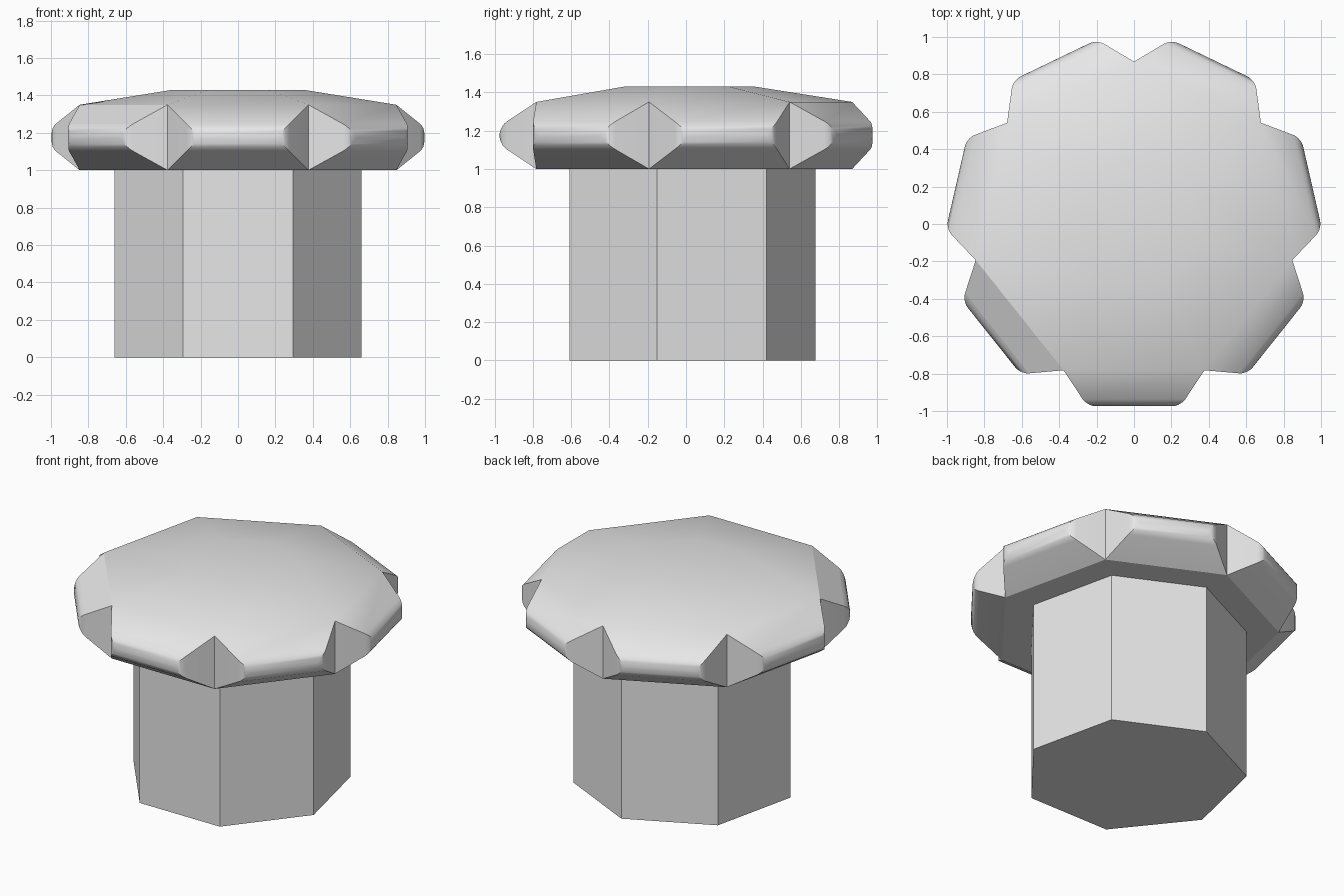
import bpy, bmesh, math

SIDES = 7

cube = bpy.data.objects.get("Cube")
if cube:
    bpy.data.objects.remove(cube, do_unlink=True)

# Single plain grey
grey = bpy.data.materials.new("light_grey")
grey.use_nodes = True
grey.diffuse_color = (0.8, 0.8, 0.8, 1)
grey.node_tree.nodes["Principled BSDF"].inputs["Base Color"].default_value = grey.diffuse_color


def stack(bm, rings):
    """Closed seven-sided solid through (radius, height) rings; returns side faces per band."""
    loops = []
    for r, z in rings:
        angles = [math.pi / 2 + math.tau * i / SIDES for i in range(SIDES)]
        loops.append([bm.verts.new((r * math.cos(a), r * math.sin(a), z)) for a in angles])
    bm.faces.new(loops[0][::-1])
    bm.faces.new(loops[-1])
    bands = []
    for lo, hi in zip(loops, loops[1:]):
        bands.append([bm.faces.new((lo[i], lo[(i + 1) % SIDES], hi[(i + 1) % SIDES], hi[i]))
                      for i in range(SIDES)])
    bm.normal_update()
    return bands


def finish(bm, name):
    mesh = bpy.data.meshes.new(name)
    bm.to_mesh(mesh)
    bm.free()
    mesh.materials.append(grey)
    obj = bpy.data.objects.new(name, mesh)
    bpy.context.collection.objects.link(obj)
    bpy.ops.object.select_all(action="DESELECT")
    obj.select_set(True)
    bpy.context.view_layer.objects.active = obj
    bpy.ops.object.shade_smooth_by_angle(angle=math.radians(30))
    return obj


# Stem
bm = bmesh.new()
stack(bm, [(0.676, 0), (0.676, 1)])
finish(bm, "stem")

# Cap: shallow crown over a wall whose faces grow into rounded lobes
bm = bmesh.new()
walls, crown = stack(bm, [(0.868, 1), (0.868, 1.35), (0.36, 1.43)])

# Crease above the front lobe on the -x side
crease_wall = min(walls, key=lambda f: f.normal.x + f.normal.y)
for edge in crease_wall.edges:
    if all(v.co.z > 1.3 for v in edge.verts):
        edge.smooth = False

bmesh.ops.inset_individual(bm, faces=walls, thickness=0.127, depth=0.192,
                           use_even_offset=True)
rims = list({e for f in walls for e in f.edges})
bmesh.ops.bevel(bm, geom=rims, offset=0.045, offset_type="OFFSET", segments=5,
                profile=0.5, affect="EDGES", clamp_overlap=True)
finish(bm, "lobed_cap")
